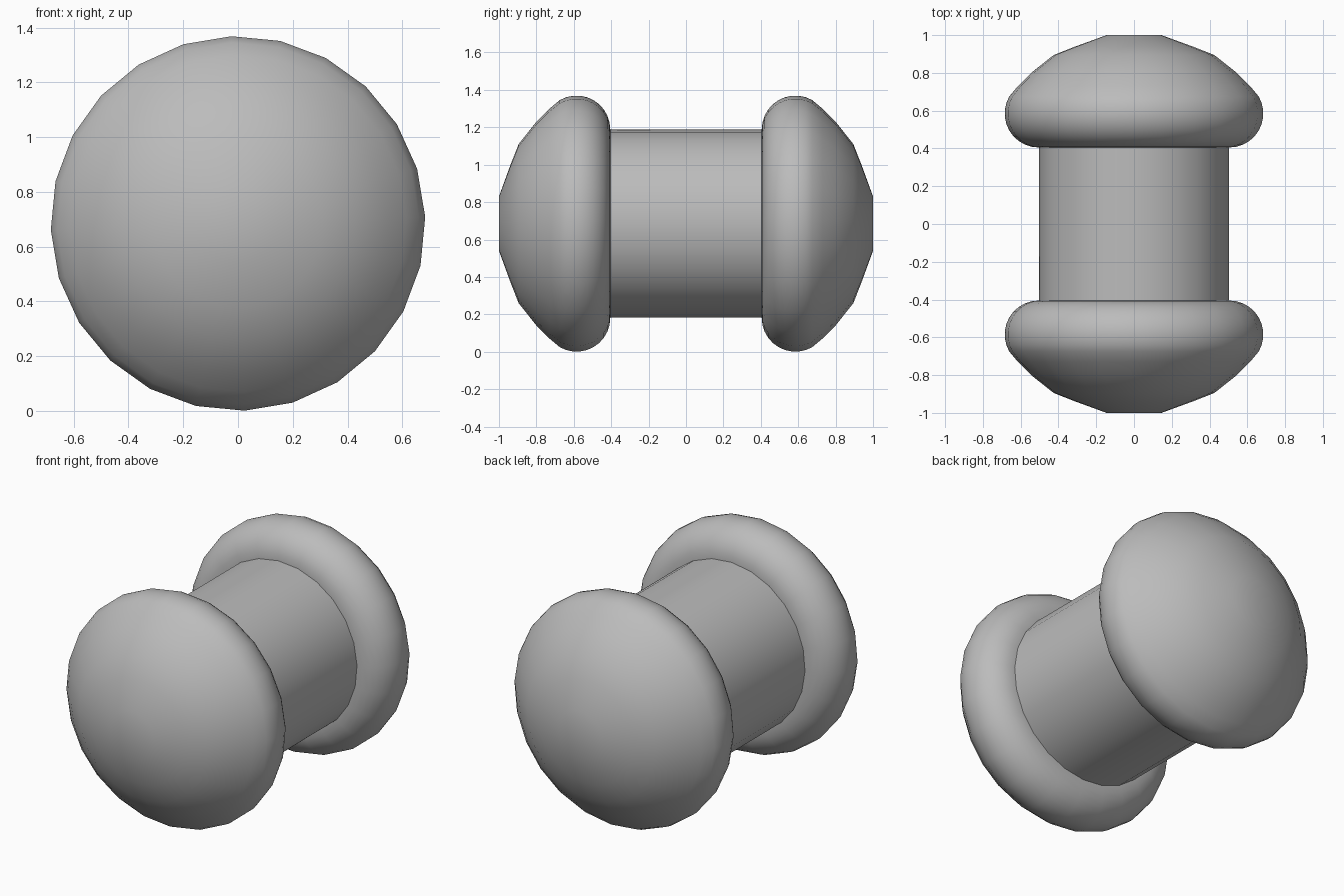
import bpy
import bmesh
from math import cos, sin, pi, radians
from mathutils import Matrix

SIDES = 24
AXIS_Z = 0.685
TURN = radians(2)

cube = bpy.data.objects.get("Cube")
if cube:
    bpy.data.objects.remove(cube, do_unlink=True)

grey = bpy.data.materials.new("plain grey")
grey.use_nodes = True
colour = (0.5, 0.5, 0.5, 1)
grey.diffuse_color = colour
grey.node_tree.nodes["Principled BSDF"].inputs["Base Color"].default_value = colour


def lathe(name, profile, angle=40):
    """Revolve (y, radius) points around the lengthwise axis."""
    bm = bmesh.new()
    verts = [bm.verts.new((r * cos(TURN), y, r * sin(TURN))) for y, r in profile]
    edges = [bm.edges.new(pair) for pair in zip(verts, verts[1:])]
    bmesh.ops.spin(bm, geom=verts + edges, cent=(0, 0, 0), axis=(0, 1, 0),
                   angle=2 * pi, steps=SIDES, use_duplicate=False)
    bmesh.ops.remove_doubles(bm, verts=bm.verts, dist=0.0005)
    bmesh.ops.translate(bm, verts=bm.verts, vec=(0, 0, AXIS_Z))
    bmesh.ops.recalc_face_normals(bm, faces=bm.faces)
    mesh = bpy.data.meshes.new(name)
    bm.to_mesh(mesh)
    bm.free()
    mesh.materials.append(grey)
    obj = bpy.data.objects.new(name, mesh)
    bpy.context.collection.objects.link(obj)
    bpy.ops.object.select_all(action="DESELECT")
    obj.select_set(True)
    bpy.context.view_layer.objects.active = obj
    bpy.ops.object.shade_smooth_by_angle(angle=radians(angle))
    return obj


# Plain shaft between the two caps
lathe("shaft", [(-0.42, 0), (-0.42, 0.503), (0.42, 0.503), (0.42, 0)])

# Mushroom cap: flat inner face, rounded rim, shallow dome
rim = [(0.585 - 0.18 * cos(a), 0.505 + 0.18 * sin(a))
       for a in (radians(d) for d in range(0, 121, 12))]
dome = [(0.73, 0.615), (0.80, 0.545), (0.895, 0.425), (0.94, 0.31),
        (1.0, 0.145), (1.0, 0)]
cap = [(0.405, 0)] + rim + dome
for name, side in (("front_cap", -1), ("back_cap", 1)):
    lathe(name, [(side * y, r) for y, r in cap])
